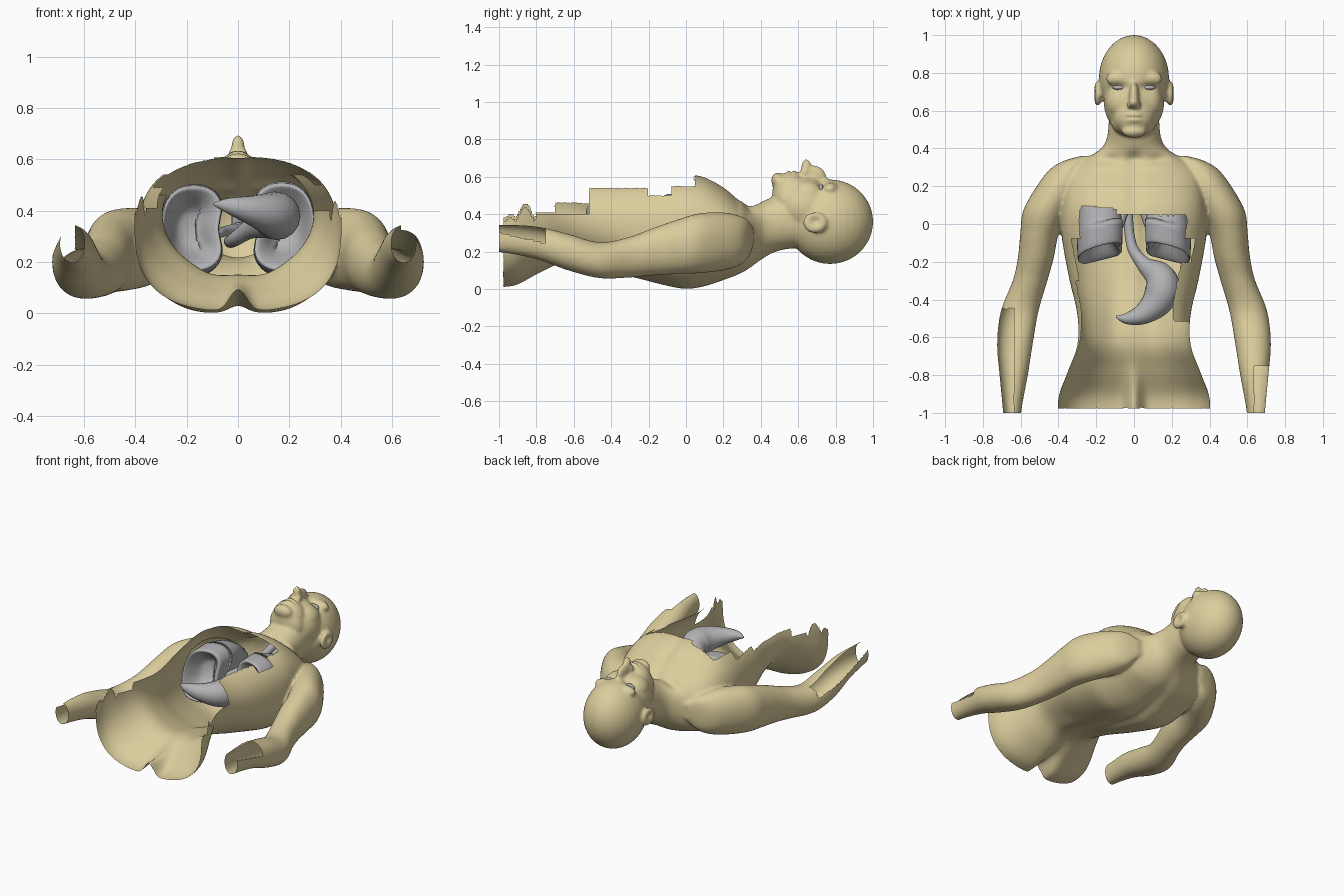
import bpy, bmesh, math
from mathutils import Matrix

if "Cube" in bpy.data.objects:
    bpy.data.objects.remove(bpy.data.objects["Cube"])


def material(name, rgb):
    m = bpy.data.materials.new(name)
    m.use_nodes = True
    m.diffuse_color = (*rgb, 1)
    m.node_tree.nodes["Principled BSDF"].inputs["Base Color"].default_value = (*rgb, 1)
    return m


SKIN = material("sand skin", (0.71, 0.61, 0.335))
GREY = material("organ grey", (0.45, 0.45, 0.465))


def add_object(name, mesh, mat):
    mesh.materials.clear()
    mesh.materials.append(mat)
    mesh.polygons.foreach_set("use_smooth", [True] * len(mesh.polygons))
    ob = bpy.data.objects.new(name, mesh)
    bpy.context.collection.objects.link(ob)
    return ob


def bm_object(name, bm, mat):
    bmesh.ops.recalc_face_normals(bm, faces=bm.faces)
    me = bpy.data.meshes.new(name)
    bm.to_mesh(me)
    bm.free()
    return add_object(name, me, mat)


def evaluated_mesh(ob):
    dg = bpy.context.evaluated_depsgraph_get()
    dg.update()
    return bpy.data.meshes.new_from_object(ob.evaluated_get(dg))


def spline(points, steps):
    """Smooth interpolation through tuples of numbers."""
    out = []
    for i in range(len(points) - 1):
        a, b = points[max(i - 1, 0)], points[i]
        c, d = points[i + 1], points[min(i + 2, len(points) - 1)]
        for s in range(steps):
            t = s / steps
            out.append([q + t / 2 * (r - p + t * (2*p - 5*q + 4*r - w + t * (3*(q - r) + w - p)))
                        for p, q, r, w in zip(a, b, c, d)])
    return out + [list(points[-1])]


def loft(bm, sections, power=2.0, side=1, steps=5, count=40):
    """Rings across y; a section is (y, x, low z, high z, half width, optional power)."""
    rings = []
    for y, x, low, high, half, *own in spline(sections, steps):
        e = 2 / (own[0] if own else power)
        ring = []
        for k in range(count):
            a = math.tau * k / count
            c, s = math.cos(a), math.sin(a)
            px = math.copysign(abs(c) ** e, c) * half
            pz = math.copysign(abs(s) ** e, s) * (high - low) / 2
            ring.append(bm.verts.new((side * (x + px), y, (low + high) / 2 + pz)))
        rings.append(ring)
    for r, q in zip(rings, rings[1:]):
        for k in range(count):
            j = (k + 1) % count
            bm.faces.new((r[k], r[j], q[j], q[k]))
    bm.faces.new(rings[0])
    bm.faces.new(rings[-1][::-1])


def ball(bm, centre, radii):
    bmesh.ops.create_uvsphere(bm, u_segments=32, v_segments=20, radius=1,
                              matrix=Matrix.Translation(centre) @ Matrix.Diagonal((*radii, 1)))


# Body volumes: trunk with neck, arms, head
bm = bmesh.new()
loft(bm, [(-1.06, 0, .01, .68, .40, 2.7), (-.92, 0, .015, .68, .40, 2.7), (-.78, 0, .085, .68, .35, 2.3),
          (-.64, 0, .145, .65, .30, 2), (-.48, 0, .125, .6, .30, 2.1), (-.28, 0, .06, .595, .345, 2.3),
          (-.05, 0, .005, .61, .385, 2.5), (.08, 0, .01, .605, .385, 2.5), (.2, 0, .045, .545, .37, 2.4),
          (.29, 0, .08, .47, .34, 2.3), (.335, 0, .105, .45, .28, 2.2), (.37, 0, .13, .455, .215, 2.2),
          (.41, 0, .16, .47, .165, 2.2), (.46, 0, .19, .49, .142, 2.2), (.52, 0, .21, .51, .135, 2.2),
          (.6, 0, .22, .52, .13, 2.2)], count=88)
for side in (1, -1):
    loft(bm, [(.36, .25, .23, .33, .03), (.335, .31, .17, .365, .06), (.29, .345, .13, .39, .1),
              (.2, .39, .1, .41, .125), (.07, .465, .085, .405, .122), (-.05, .50, .08, .37, .102),
              (-.18, .52, .072, .325, .095), (-.3, .55, .062, .28, .092), (-.46, .605, .058, .25, .1),
              (-.63, .63, .1, .295, .095), (-.8, .637, .16, .335, .075), (-.98, .645, .195, .345, .05),
              (-1.06, .645, .195, .345, .048)], 2.1, side, count=36)
    ball(bm, (side * .193, .69, .355), (.024, .066, .058))
    ball(bm, (side * .068, .77, .535), (.082, .045, .037))
    ball(bm, (side * .06, .645, .495), (.09, .1, .087))
    ball(bm, (side * .022, .63, .62), (.017, .02, .022))
ball(bm, (0, .77, .36), (.186, .231, .226))
ball(bm, (0, .64, .44), (.16, .17, .16))
ball(bm, (0, .75, .54), (.06, .055, .05))
ball(bm, (0, .56, .508), (.112, .1, .118))
ball(bm, (0, .535, .48), (.12, .075, .115))
ball(bm, (0, .49, .58), (.065, .034, .044))
ball(bm, (0, .643, .648), (.027, .028, .048))
ball(bm, (0, .675, .605), (.027, .075, .058))
ball(bm, (0, .578, .606), (.047, .016, .032))
ball(bm, (0, .55, .604), (.044, .016, .032))
body = bm_object("body", bm, SKIN)
fuse = body.modifiers.new("fuse", "REMESH")
fuse.mode = "VOXEL"
fuse.voxel_size = 0.009
soften = body.modifiers.new("soften", "SMOOTH")
soften.iterations = 10
bm = bmesh.new()
bm.from_mesh(evaluated_mesh(body))
bpy.data.objects.remove(body)

# Sculpted dents: x, y, x spread, y spread, lift, facing (back -1, front 1)
DENTS = [(0, -.98, .045, .17, .085, -1), (0, -.1, .05, .35, .03, -1), (.11, -.5, .06, .2, -.012, -1),
         (.18, .03, .1, .12, -.008, -1), (0, .16, .04, .13, -.012, 1), (0, .345, .04, .035, -.02, 1),
         (.15, .3, .12, .02, .008, 1), (.13, .345, .05, .025, -.012, 1),
         (.075, .725, .036, .02, -.018, 1), (0, .564, .045, .005, -.01, 1)]
bm.normal_update()
moves = []
for v in bm.verts:
    lift = 0
    for x, y, sx, sy, dz, facing in DENTS:
        if v.normal.z * facing > 0 and abs(v.co.x) < .45:
            e = ((abs(v.co.x) - x) / sx) ** 2 + ((v.co.y - y) / sy) ** 2
            lift += dz * math.exp(-e) * min(1, abs(v.normal.z) * 1.6)
    moves.append(lift)
for v, lift in zip(bm.verts, moves):
    v.co.z += lift
    # hollow of the ear
    if abs(v.co.x) > .195 and v.co.y > .5:
        e = ((v.co.y - .69) / .03) ** 2 + ((v.co.z - .362) / .026) ** 2
        v.co.x -= math.copysign(.02 * math.exp(-e), v.co.x)


# Open front of the trunk, with stepped walls
def wall_height(x, y):
    if y < -.8:
        return (.36 if x > 0 else .38) + .08 * abs(math.sin(y * 31) * math.sin(y * 13))
    if x > 0:
        return .40 if y < -.52 else .54 if y < -.2 else .50 if y < -.08 else .55
    return .41 if y < -.7 else .46 if y < -.3 else .49 if y < -.08 else .54


def removed(c):
    x, y, z = c
    if abs(x) < .43:
        chest_edge = .1 - .1 * (x + .3) if x < -.09 else .045
        return y < -.975 or (y < chest_edge and z > wall_height(x, y))
    start = -.75 if x > 0 else -.45
    middle = .16 + max(0, -.45 - y) * .22
    return y < start and abs(x) > .635 and z > middle + .02


bmesh.ops.bisect_plane(bm, geom=bm.verts[:] + bm.edges[:] + bm.faces[:], plane_co=(0, -1, 0),
                       plane_no=(0, -1, 0), clear_outer=True)
bmesh.ops.delete(bm, geom=[f for f in bm.faces if removed(f.calc_center_median())], context="FACES")
skin = bpy.data.meshes.new("body_skin")
bm.to_mesh(skin)
bm.free()
add_object("body_skin", skin, SKIN)

# Eyes, showing as narrow slits
bm = bmesh.new()
for side in (1, -1):
    ball(bm, (side * .078, .722, .538), (.036, .013, .026))
bm_object("eyes", bm, GREY)

# Lungs: tapered tops, hollow bases that reach lower at the back and outer side
for name, side, top in (("left_lung", 1, .51), ("right_lung", -1, .5)):
    bm = bmesh.new()
    loft(bm, [(.32, .13, .25, .29, .015), (.28, .14, .2, .36, .06), (.15, .165, .15, .46, .11),
              (0, .17, .15, top, .13), (-.12, .17, .16, top, .13), (-.16, .17, .17, top - .01, .125),
              (-.13, .175, .2, top - .04, .1), (-.05, .18, .25, .4, .06), (-.03, .18, .3, .34, .02)],
         2.4, side, steps=4)
    for v in bm.verts:
        front = 1 - max(0, min(1, (.5 - v.co.z) / .3))
        if v.co.y < 0:
            v.co.y += .05 * front - .03 * (1 - front) - .25 * (abs(v.co.x) - .17)
        if abs(v.co.x) < .14:
            v.co.x += side * .035 * math.exp(-((v.co.z - .33) / .08) ** 2)
    bm_object(name, bm, GREY)


# Tubular organs: x, y, z, radius
def tube(name, points):
    cu = bpy.data.curves.new(name, "CURVE")
    cu.dimensions = "3D"
    cu.bevel_depth = 1
    cu.bevel_resolution = 6
    cu.use_fill_caps = True
    path = spline(points, 8)
    sp = cu.splines.new("POLY")
    sp.points.add(len(path) - 1)
    for p, (x, y, z, r) in zip(sp.points, path):
        p.co = (x, y, z, 1)
        p.radius = max(r, .003)
    helper = bpy.data.objects.new(name, cu)
    bpy.context.collection.objects.link(helper)
    mesh = evaluated_mesh(helper)
    bpy.data.objects.remove(helper)
    add_object(name, mesh, GREY)


tube("gullet_and_stomach", [(0, .45, .33, .022), (-.02, .2, .29, .024), (-.03, .03, .28, .025),
                            (-.01, -.12, .29, .028), (.05, -.21, .33, .04), (.13, -.275, .365, .08),
                            (.15, -.345, .38, .093), (.115, -.42, .39, .08), (.04, -.48, .405, .054),
                            (-.04, -.5, .42, .03), (-.095, -.49, .425, .005)])
tube("windpipe", [(0, .42, .39, .025), (0, .25, .35, .025), (0, .12, .33, .025)])
for side, name in ((1, "left_bronchus"), (-1, "right_bronchus")):
    tube(name, [(0, .14, .33, .022), (side * .05, .06, .32, .02), (side * .08, -.02, .31, .018),
                (side * .13, -.06, .3, .012)])
